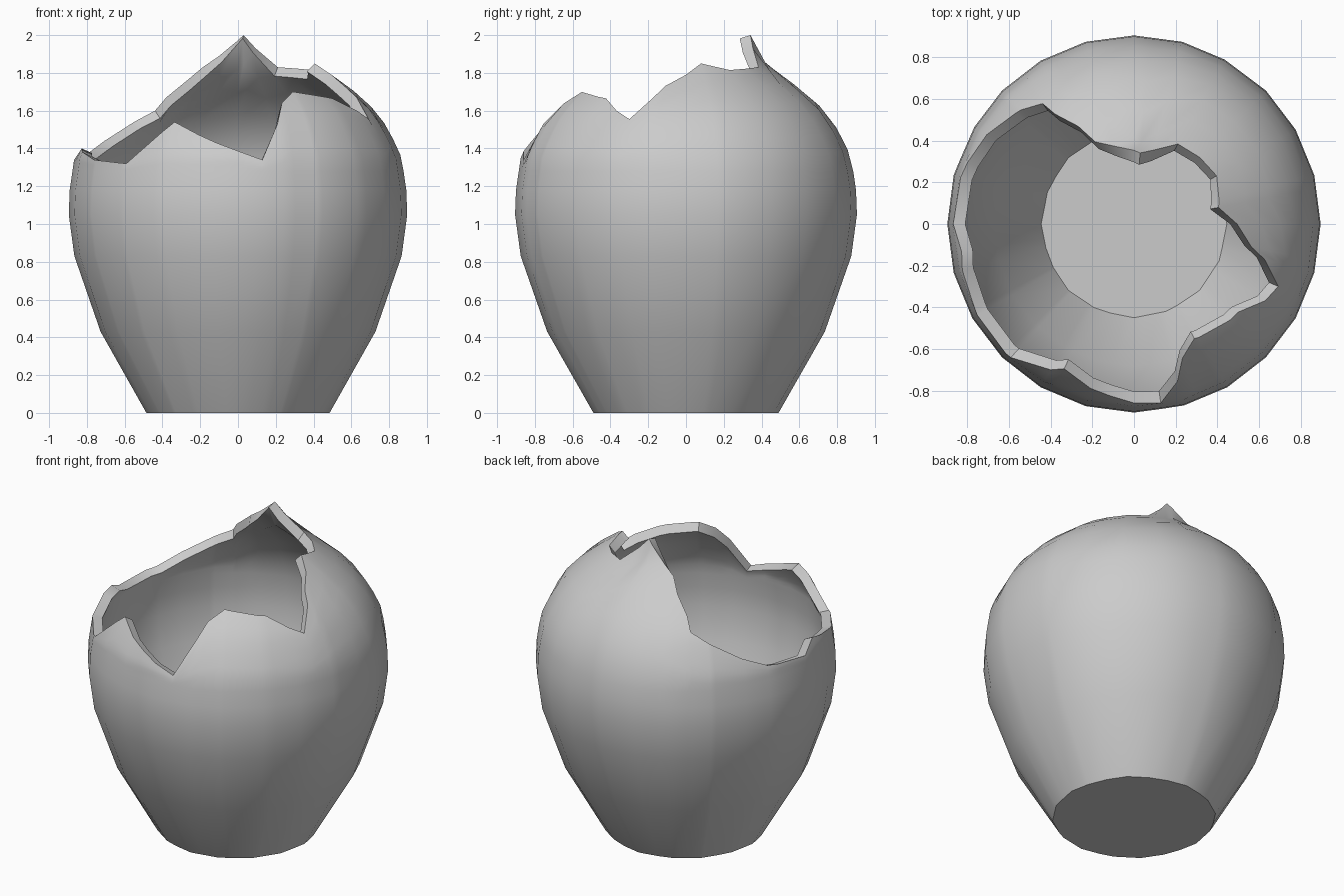
import bpy, bmesh
from math import radians, cos, sin, pi, hypot

if "Cube" in bpy.data.objects:
    bpy.data.objects.remove(bpy.data.objects["Cube"])

# Outer wall profile (radius, height)
PROFILE = [(0.49, 0), (0.735, 0.43), (0.875, 0.83), (0.905, 1.05), (0.90, 1.18),
           (0.875, 1.35), (0.84, 1.43), (0.785, 1.53), (0.735, 1.60), (0.625, 1.70),
           (0.53, 1.77), (0.44, 1.83), (0.40, 1.87), (0.37, 1.92), (0.345, 2.0)]
# Broken rim (angle in degrees, height)
RIM = [(11, 1.85), (30, 1.815), (61, 1.83), (85, 2.0), (105, 1.89), (115.5, 1.83),
       (126, 1.67), (127.5, 1.60), (137, 1.53), (149, 1.44), (160, 1.37), (180, 1.34),
       (189, 1.40), (208, 1.34), (227, 1.32), (244, 1.54), (262, 1.43), (278.6, 1.34),
       (285.6, 1.53), (290, 1.64), (298, 1.70), (320, 1.665), (336.8, 1.555),
       (349, 1.73), (371, 1.85)]
THICK = 0.06
LOW = [0, 0.43, 0.83, 1.05, 1.18, 1.28]
UPPER_ROWS = 6


def lerp_table(pts, x):
    for (x0, y0), (x1, y1) in zip(pts, pts[1:]):
        if x0 <= x <= x1:
            return y0 + (y1 - y0) * (x - x0) / (x1 - x0)
    return pts[-1][1] if x > pts[-1][0] else pts[0][1]


BY_Z = [(z, r) for r, z in PROFILE]


def radius(z):
    return lerp_table(BY_Z, z)


def inner(z):
    """Point of the inside wall, offset along the profile normal."""
    lo, hi = max(0, z - 0.03), min(2, z + 0.03)
    dr, dz = radius(hi) - radius(lo), hi - lo
    n = hypot(dr, dz)
    return radius(z) - THICK * dz / n, z + THICK * dr / n


def facet(angle, sides):
    """Factor that keeps extra columns on the sides of a regular polygon."""
    step = 2 * pi / sides
    return cos(step / 2) / cos(angle % step - step / 2)


angles = sorted({a % 360 for a, _ in RIM} | {i * 15 for i in range(24)})
# drop columns that nearly coincide with rim corners
corners = {a % 360 for a, _ in RIM}
angles = [a for a in angles if a in corners or min(abs(a - c) for c in corners) > 1.5]

bm = bmesh.new()
columns = []
for deg in angles:
    a = radians(deg)
    top = lerp_table(RIM, deg if deg >= 11 else deg + 360)
    zs = LOW + [LOW[-1] + (top - LOW[-1]) * i / UPPER_ROWS for i in range(1, UPPER_ROWS + 1)]
    outside = [(radius(z), z) for z in zs]
    inside = [inner(z) for z in reversed(zs[1:])] + [(0.45, 0.05)]
    col = []
    path = outside + inside
    for i, (r, z) in enumerate(path):
        f = facet(a, 16 if i in (0, len(path) - 1) else 24)
        col.append(bm.verts.new((r * f * cos(a) * 0.99, r * f * sin(a), z)))
    columns.append(col)

# Walls and broken edge
for c0, c1 in zip(columns, columns[1:] + columns[:1]):
    for i in range(len(c0) - 1):
        bm.faces.new((c0[i], c1[i], c1[i + 1], c0[i + 1]))
# Underside and inside floor
bm.faces.new([c[0] for c in reversed(columns)])
bm.faces.new([c[-1] for c in columns])
bmesh.ops.recalc_face_normals(bm, faces=bm.faces)

mesh = bpy.data.meshes.new("broken_pot")
bm.to_mesh(mesh)
bm.free()
pot = bpy.data.objects.new("broken_pot", mesh)
bpy.context.collection.objects.link(pot)
bpy.context.view_layer.objects.active = pot
pot.select_set(True)
bpy.ops.object.shade_smooth_by_angle(angle=radians(40))
